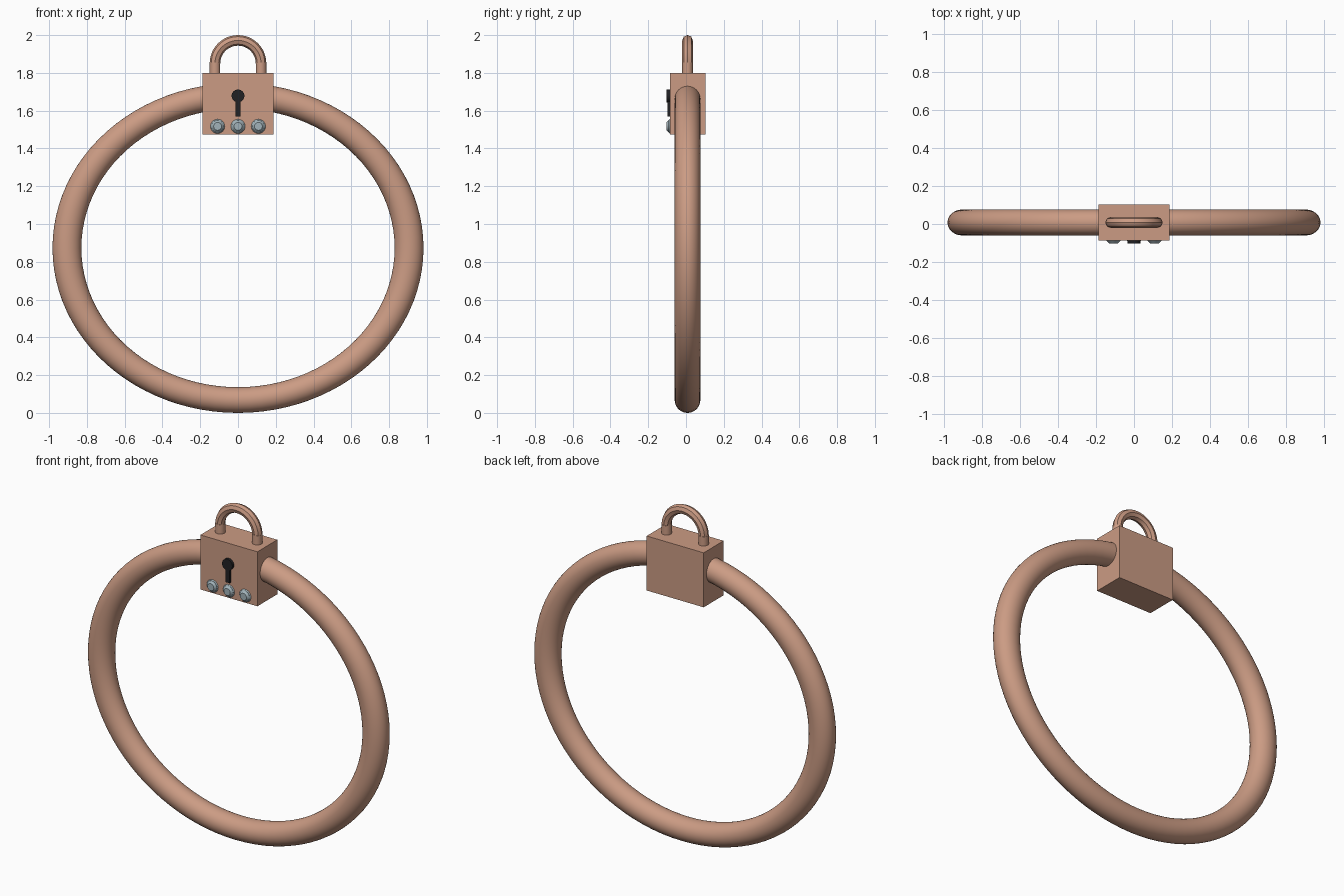
import bpy, bmesh, math
from mathutils import Matrix, Vector

old = bpy.data.objects.get("Cube")
if old:
    bpy.data.objects.remove(old, do_unlink=True)


def material(name, rgb):
    m = bpy.data.materials.new(name)
    m.use_nodes = True
    m.diffuse_color = (*rgb, 1)
    bsdf = next(n for n in m.node_tree.nodes if n.type == 'BSDF_PRINCIPLED')
    bsdf.inputs["Base Color"].default_value = (*rgb, 1)
    return m


COPPER = material("rose copper", (0.60, 0.33, 0.23))
BLACK = material("keyhole black", (0.015, 0.015, 0.017))
STEEL = material("rivet steel", (0.36, 0.45, 0.49))
MID_Y = 0.008      # depth centre of ring, lock and shackle
FACE_Y = -0.086    # front of the lock


def finish(name, bm, mat, smooth=True):
    bmesh.ops.recalc_face_normals(bm, faces=bm.faces)
    mesh = bpy.data.meshes.new(name)
    bm.to_mesh(mesh)
    bm.free()
    mesh.materials.append(mat)
    ob = bpy.data.objects.new(name, mesh)
    bpy.context.collection.objects.link(ob)
    bpy.ops.object.select_all(action='DESELECT')
    ob.select_set(True)
    bpy.context.view_layer.objects.active = ob
    if smooth:
        bpy.ops.object.shade_smooth_by_angle(angle=math.radians(35))
    return ob


def box(name, x, y, z, mat):
    """Box from (min, max) pairs."""
    bm = bmesh.new()
    bmesh.ops.create_cube(bm, size=1)
    for v in bm.verts:
        v.co = [lo + (c + 0.5) * (hi - lo) for c, (lo, hi) in zip(v.co, (x, y, z))]
    return finish(name, bm, mat, smooth=False)


def stud(name, x, z, r_base, r_top, depth, mat, sides=24):
    """Round stud standing out of the lock face."""
    bm = bmesh.new()
    place = (Matrix.Translation((x, FACE_Y - depth / 2, z))
             @ Matrix.Rotation(math.pi / 2, 4, 'X'))
    bmesh.ops.create_cone(bm, cap_ends=True, segments=sides, radius1=r_base,
                          radius2=r_top, depth=depth, matrix=place)
    return finish(name, bm, mat)


def arc_tube(name, major, minor, centre, start, end, steps, sides, stretch, mat):
    """Tube swept along an arc in the XZ plane, stretched along x."""
    bm = bmesh.new()
    closed = end - start > 6
    rows = []
    for i in range(steps if closed else steps + 1):
        a = start + (end - start) * i / steps
        row = []
        for j in range(sides):
            b = math.tau * j / sides
            r = major + minor * math.cos(b)
            p = Vector((r * math.cos(a) * stretch, minor * math.sin(b), r * math.sin(a)))
            row.append(bm.verts.new(p + Vector(centre)))
        rows.append(row)
    pairs = list(zip(rows, rows[1:])) + ([(rows[-1], rows[0])] if closed else [])
    for p, q in pairs:
        for j in range(sides):
            k = (j + 1) % sides
            bm.faces.new((p[j], p[k], q[k], q[j]))
    if not closed:
        bm.faces.new(rows[0])
        bm.faces.new(rows[-1])
    return finish(name, bm, mat)


# Large oval ring
arc_tube("ring", 0.805, 0.068, (0, MID_Y, 0.873), 0, math.tau, 96, 32, 1.125, COPPER)

# Lock body
box("lock_body", (-0.188, 0.188), (FACE_Y, 0.102), (1.475, 1.8), COPPER)

# Shackle: faceted arch on two round legs
arc_tube("shackle_arch", 0.122, 0.028, (0, MID_Y, 1.85), 0, math.pi, 24, 8, 1, COPPER)
for side, x in (("right", -0.122), ("left", 0.122)):
    bm = bmesh.new()
    bmesh.ops.create_cone(bm, cap_ends=True, segments=24, radius1=0.028, radius2=0.028,
                          depth=0.08, matrix=Matrix.Translation((x, MID_Y, 1.815)))
    finish("shackle_leg_" + side, bm, COPPER)

# Keyhole
stud("keyhole_round", 0, 1.678, 0.034, 0.034, 0.016, BLACK)
box("keyhole_slot", (-0.014, 0.014), (FACE_Y - 0.012, FACE_Y + 0.005), (1.57, 1.66), BLACK)

# Row of three rivets: short rim with a chamfered head
for side, x in (("right", -0.108), ("middle", 0), ("left", 0.108)):
    stud("rivet_rim_" + side, x, 1.517, 0.033, 0.033, 0.006, STEEL)
    stud("rivet_head_" + side, x, 1.517, 0.038, 0.021, 0.018, STEEL)
